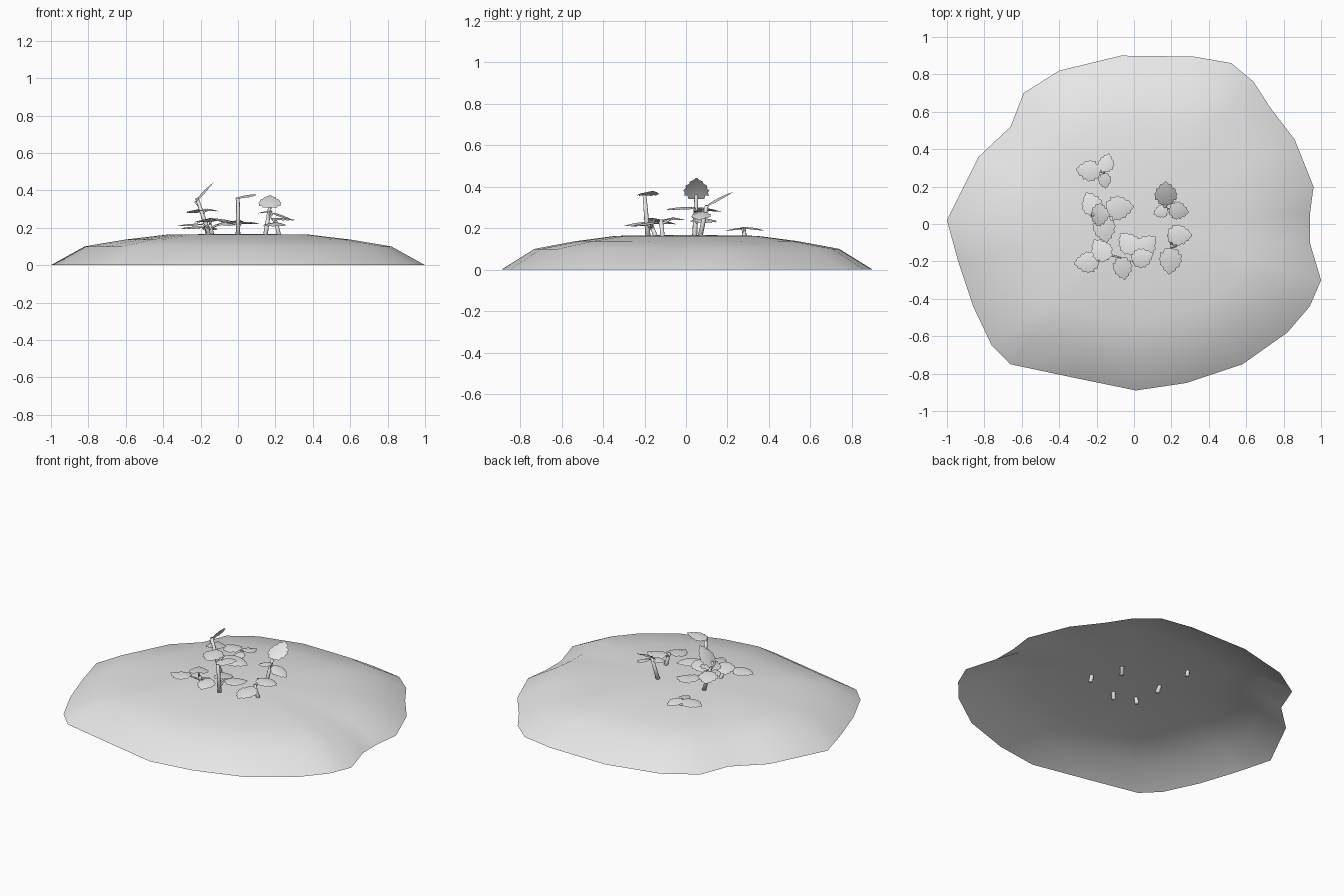
import bpy
import bmesh
from math import radians
from mathutils import Vector, Matrix

cube = bpy.data.objects.get("Cube")
if cube:
    bpy.data.objects.remove(cube, do_unlink=True)


def make_material(name, colour):
    mat = bpy.data.materials.new(name)
    mat.use_nodes = True
    mat.diffuse_color = colour
    mat.node_tree.nodes["Principled BSDF"].inputs["Base Color"].default_value = colour
    return mat


grey = make_material("pale grey", (0.8, 0.8, 0.8, 1))


def finish(bm, name, smooth):
    mesh = bpy.data.meshes.new(name)
    bm.to_mesh(mesh)
    bm.free()
    mesh.materials.append(grey)
    for poly in mesh.polygons:
        poly.use_smooth = smooth
    obj = bpy.data.objects.new(name, mesh)
    bpy.context.collection.objects.link(obj)
    return obj


# Ground mound: an irregular outline drawn in over shrinking rings, open below
outline = [(-1, .02), (-.94, -.2), (-.86, -.44), (-.76, -.65), (-.66, -.75),
           (-.33, -.82), (.01, -.89), (.28, -.85), (.58, -.75), (.82, -.58),
           (.94, -.44), (1, -.3), (.94, -.1), (.94, .05), (.96, .2),
           (.86, .45), (.73, .62), (.64, .76), (.52, .86), (.32, .895),
           (-.07, .9), (-.4, .82), (-.59, .7), (-.66, .52), (-.83, .36)]
rings = [(1, 0), (.82, .1), (.6, .137), (.38, .163)]


def build_mound():
    bm = bmesh.new()
    loops = [[bm.verts.new((x * s, y * s, z)) for x, y in outline] for s, z in rings]
    count = len(outline)
    for low, high in zip(loops, loops[1:]):
        for i in range(count):
            j = (i + 1) % count
            bm.faces.new((low[i], low[j], high[j], high[i]))
    top = bm.verts.new((0, 0, .168))
    for i in range(count):
        bm.faces.new((loops[-1][i], loops[-1][(i + 1) % count], top))
    finish(bm, "ground_mound", True)


def build_stem(name, start, end, r_start, r_end):
    axis = end - start
    bm = bmesh.new()
    place = Matrix.Translation((start + end) / 2) @ axis.to_track_quat('Z', 'Y').to_matrix().to_4x4()
    bmesh.ops.create_cone(bm, cap_ends=True, segments=8, radius1=r_start,
                          radius2=r_end, depth=axis.length, matrix=place)
    finish(bm, name, True)
    bpy.context.view_layer.objects.active = bpy.data.objects[name]


# Leaf blade: scalloped half edge (along, out), mirrored across the midrib
half_edge = [(0, .04), (.04, .3), (.2, .34), (.2, .46), (.38, .45), (.44, .5),
             (.56, .4), (.66, .42), (.74, .27), (.85, .25), (.9, .12), (1, .03)]


def build_leaf(name, base, heading, pitch, length):
    bm = bmesh.new()
    steps = len(half_edge) - 1

    def bend(u, v):
        return Vector((u, v * .9, -.16 * u * u - .18 * abs(v))) * length

    rib = [bm.verts.new(bend(i / steps, 0)) for i in range(steps + 1)]
    for side in (1, -1):
        rim = [bm.verts.new(bend(u, v * side)) for u, v in half_edge]
        for i in range(steps):
            face = [rib[i], rib[i + 1], rim[i + 1], rim[i]]
            bm.faces.new(face if side > 0 else face[::-1])
    turn = Matrix.Rotation(radians(heading), 4, 'Z') @ Matrix.Rotation(radians(-pitch), 4, 'Y')
    bm.transform(Matrix.Translation(base) @ turn)
    finish(bm, name, True)


# Plant: one main stem, with leaf stalks branching off just below each leaf
def build_plant(name, foot, tip, leaves):
    foot, tip = Vector(foot), Vector(tip)
    build_stem(name + "_stem", foot, tip, .013, .009)
    for n, (base, heading, pitch, length) in enumerate(leaves, 1):
        base = Vector(base)
        t = (base.z - .03 - foot.z) / (tip.z - foot.z)
        joint = foot.lerp(tip, max(0, min(1, t)))
        build_stem(f"{name}_stalk_{n}", joint, base, .007, .004)
        build_leaf(f"{name}_leaf_{n}", base, heading, pitch, length)


build_mound()
build_plant("back_plant", (-.16, .28, .13), (-.17, .28, .2), [
    ((-.18, .28, .205), 175, 5, .13),
    ((-.16, .28, .205), 75, 0, .1),
    ((-.16, .27, .2), -85, 0, .08)])
build_plant("tall_plant", (-.14, .04, .12), (-.22, .05, .36), [
    ((-.23, .05, .34), 0, 55, .14),
    ((-.17, .04, .3), -80, 5, .14),
    ((-.2, .05, .3), 115, 0, .13),
    ((-.15, .08, .25), 5, 0, .15)])
build_plant("front_plant", (-.13, -.13, .12), (-.15, -.17, .22), [
    ((-.19, -.2, .22), 185, 5, .13),
    ((-.14, -.19, .25), 125, 0, .13),
    ((-.07, -.18, .23), -80, 0, .12)])
build_plant("centre_plant", (0, -.18, .12), (0, -.2, .36), [
    ((-.01, -.2, .36), 20, 18, .12),
    ((.01, -.15, .24), 130, 0, .13),
    ((.02, -.16, .23), 45, 5, .13)])
build_plant("left_plant", (.14, .06, .12), (.17, .1, .31), [
    ((.17, .1, .31), 90, 36, .14),
    ((.18, .08, .29), -160, 0, .08),
    ((.19, .08, .28), -10, -12, .11)])
build_plant("left_front_plant", (.23, -.11, .12), (.2, -.12, .24), [
    ((.18, -.06, .25), 0, 5, .13),
    ((.2, -.13, .23), -95, 0, .14)])
